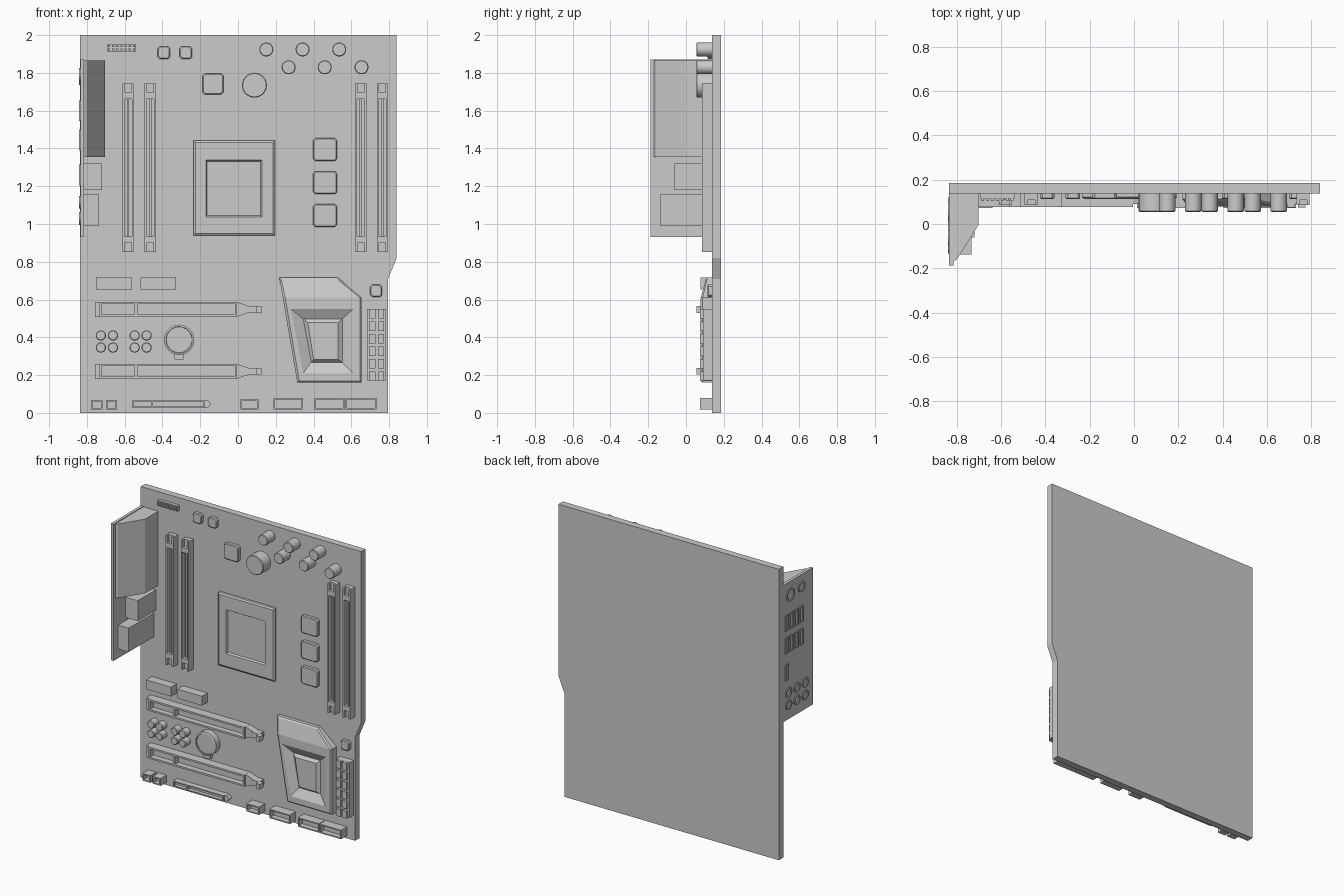
import bpy, bmesh, math

BACK, FACE = 0.185, 0.137          # board rear and front planes (y)
FOOT = FACE + 0.002                # parts sink slightly into the board


def loft(name, loops, smooth=False):
    """Skin a stack of equal-length point loops and cap both ends."""
    bm = bmesh.new()
    rings = [[bm.verts.new(p) for p in lp] for lp in loops]
    n = len(rings[0])
    for a, b in zip(rings, rings[1:]):
        for i in range(n):
            j = (i + 1) % n
            bm.faces.new((a[i], a[j], b[j], b[i]))
    bm.faces.new(rings[0])
    bm.faces.new(rings[-1])
    bmesh.ops.recalc_face_normals(bm, faces=bm.faces)
    me = bpy.data.meshes.new(name)
    bm.to_mesh(me)
    bm.free()
    ob = bpy.data.objects.new(name, me)
    bpy.context.collection.objects.link(ob)
    if smooth:
        bpy.ops.object.select_all(action='DESELECT')
        ob.select_set(True)
        bpy.context.view_layer.objects.active = ob
        bpy.ops.object.shade_smooth_by_angle()
    return ob


def flat(pts, y):
    return [(x, y, z) for x, z in pts]


def rect(x0, x1, z0, z1, d=0.0, c=0.0):
    """Rectangle outline inset by d, with optional cut corners c."""
    x0, x1, z0, z1 = x0 + d, x1 - d, z0 + d, z1 - d
    if not c:
        return [(x0, z0), (x1, z0), (x1, z1), (x0, z1)]
    return [(x0 + c, z0), (x1 - c, z0), (x1, z0 + c), (x1, z1 - c),
            (x1 - c, z1), (x0 + c, z1), (x0, z1 - c), (x0, z0 + c)]


def circle(x, z, r, n=28):
    return [(x + r * math.cos(2 * math.pi * i / n), z + r * math.sin(2 * math.pi * i / n))
            for i in range(n)]


def prism(name, pts, y, base=FOOT):
    return loft(name, [flat(pts, base), flat(pts, y)])


def box(name, x0, x1, z0, z1, y, base=FOOT):
    return prism(name, rect(x0, x1, z0, z1), y, base)


def tray(name, x0, x1, z0, z1, y, floor, wall):
    """Open-fronted box."""
    o, i = rect(x0, x1, z0, z1), rect(x0, x1, z0, z1, wall)
    return loft(name, [flat(o, FOOT), flat(o, y), flat(i, y), flat(i, floor)])


def can(name, x, z, r, y):
    return loft(name, [flat(circle(x, z, r), FOOT), flat(circle(x, z, r), y + 0.004),
                       flat(circle(x, z, r - 0.004), y)], True)


def chip(name, x0, x1, z0, z1, y=0.113):
    c = 0.011
    return loft(name, [flat(rect(x0, x1, z0, z1, 0, c), FOOT),
                       flat(rect(x0, x1, z0, z1, 0, c), y + 0.005),
                       flat(rect(x0, x1, z0, z1, 0.005, c), y)])


# circuit board with stepped right edge
prism("board", [(-0.836, 0), (0.795, 0), (0.795, 0.71), (0.84, 0.82), (0.84, 2), (-0.836, 2)],
      FACE, BACK)

# rear port plate, shroud and connector housings
box("port_plate", -0.835, -0.815, 0.93, 1.87, -0.187)
shroud = [(-0.817, FOOT), (-0.703, FOOT), (-0.703, -0.005), (-0.80, -0.16), (-0.817, -0.17)]
loft("port_shroud", [[(x, y, z) for x, y in shroud] for z in (1.355, 1.865)])
box("port_housing_upper", -0.817, -0.72, 1.18, 1.32, -0.06)
box("port_housing_lower", -0.817, -0.735, 0.993, 1.157, -0.138)


def side_port(name, outer, inner, smooth=False):
    """Rimmed socket on the outside of the plate, outlines given as (y, z)."""
    loft(name, [[(x, y, z) for y, z in lp] for x, lp in
                ((-0.83, outer), (-0.841, outer), (-0.841, inner), (-0.836, inner))], smooth)


sockets = [(y, z) for z in (1.60, 1.445) for y in (0.10, 0.047, -0.006, -0.06)] + [(0.10, 1.26)]
for y, z in sockets:
    r = (y - 0.019, y + 0.019, z - 0.055, z + 0.055)
    side_port("slim_socket", rect(*r), rect(*r, 0.007))
jacks = [(0.06, 1.78, 0.045), (-0.06, 1.79, 0.037)]
jacks += [(y, z, 0.034) for y in (0.08, -0.01, -0.10) for z in (1.03, 1.115)]
for y, z, r in jacks:
    side_port("round_jack", circle(y, z, r, 20), circle(y, z, r - 0.01, 20), True)

# memory slots: long channel and forked latch at each end
for x0 in (-0.611, -0.494, 0.62, 0.735):
    x1 = x0 + 0.059
    tray("memory_slot", x0, x1, 0.925, 1.672, 0.085, 0.118, 0.010)
    box("memory_key_rib", x0 + 0.024, x1 - 0.024, 0.93, 1.667, 0.1)
    for end, s in ((1.745, -1), (0.853, 1)):
        for xa in (x0, x1 - 0.012):
            box("memory_latch_prong", xa, xa + 0.012, *sorted((end, end + s * 0.053)), 0.085)
        box("memory_latch_base", x0, x1, *sorted((end + s * 0.05, end + s * 0.074)), 0.085)
        box("memory_latch_tab", x0 + 0.011, x1 - 0.011, *sorted((end, end + s * 0.052)), 0.108)

# processor socket
cpu = (-0.235, 0.195, 0.94, 1.442)
well = (-0.17, 0.126, 1.037, 1.339)
loft("processor_socket", [flat(rect(*cpu), FOOT), flat(rect(*cpu), 0.121),
                          flat(rect(*cpu, 0.010), 0.114), flat(rect(*well), 0.114),
                          flat(rect(*well, 0.007), 0.126)])

# capacitors, coil and coin cell
for x, z in [(0.15, 1.924), (0.342, 1.924), (0.536, 1.924),
             (0.268, 1.83), (0.459, 1.83), (0.654, 1.83)]:
    can("capacitor", x, z, 0.037, 0.055)
can("large_capacitor", 0.087, 1.735, 0.066, 0.055)
for x in (-0.726, -0.662, -0.547, -0.484):
    for z in (0.41, 0.346):
        can("small_capacitor", x, z, 0.027, 0.085)
loft("coin_cell", [flat(circle(-0.312, 0.387, r, 32), y) for r, y in
                   ((0.08, FOOT), (0.08, 0.095), (0.07, 0.092), (0.068, 0.098))], True)
box("coin_cell_clip", -0.335, -0.288, 0.282, 0.318, 0.105)

# chips
for x in (-0.425, -0.309):
    chip("small_chip", x, x + 0.066, 1.873, 1.941)
chip("control_chip", -0.187, -0.077, 1.686, 1.797)
for z in (1.394, 1.219, 1.045):
    chip("regulator_chip", 0.397, 0.525, z - 0.06, z + 0.06)
chip("edge_chip", 0.70, 0.763, 0.613, 0.679)

# pin header at top left
box("pin_header", -0.694, -0.541, 1.914, 1.951, 0.115)
for i in range(7):
    for z in (1.924, 1.941):
        x = -0.683 + i * 0.022
        box("header_pin", x - 0.006, x + 0.006, z - 0.005, z + 0.005, 0.105)

# plain headers above the expansion slots
for x0, x1 in ((-0.752, -0.562), (-0.515, -0.328)):
    box("block_header", x0, x1, 0.652, 0.716, 0.076)

# expansion slots: two channels, tapered tail and latch
for z in (0.548, 0.22):
    tray("expansion_slot_short", -0.735, -0.537, z - 0.04, z + 0.04, 0.076, 0.115, 0.012)
    tray("expansion_slot_long", -0.545, -0.005, z - 0.04, z + 0.04, 0.076, 0.115, 0.012)
    box("expansion_slot_end", -0.757, -0.73, z - 0.04, z + 0.04, 0.085)
    prism("expansion_slot_tail", [(-0.008, z - 0.04), (0.055, z - 0.018),
                                  (0.055, z + 0.018), (-0.008, z + 0.04)], 0.09)
    box("slot_latch_arm", 0.04, 0.10, z - 0.018, z + 0.018, 0.085)
    box("slot_latch_tip", 0.098, 0.124, z - 0.018, z + 0.018, 0.056, 0.10)

# bottom edge connectors
for x0, x1, z1 in ((-0.778, -0.717, 0.068), (-0.70, -0.64, 0.068), (0.013, 0.108, 0.072),
                   (0.187, 0.343, 0.08), (0.404, 0.565, 0.08), (0.57, 0.733, 0.08)):
    tray("edge_connector", x0, x1, 0.018, z1, 0.073, 0.11, 0.008)
tray("small_slot_short", -0.562, -0.45, 0.026, 0.066, 0.095, 0.12, 0.008)
tray("small_slot_long", -0.458, -0.175, 0.026, 0.066, 0.095, 0.12, 0.008)
prism("small_slot_tip", [(-0.178, 0.026), (-0.16, 0.026), (-0.142, 0.046),
                         (-0.16, 0.066), (-0.178, 0.066)], 0.105)

# power connector: 2 x 6 raised cells
box("power_connector", 0.683, 0.784, 0.172, 0.551, 0.09)
for x in (0.711, 0.757):
    for i in range(6):
        z = 0.195 + i * 0.066
        box("power_cell", x - 0.017, x + 0.017, z - 0.025, z + 0.025, 0.074)

# chipset heatsink: stepped crater plus sloped top wedge
steps = [
    (FOOT, [(0.237, 0.61), (0.654, 0.61), (0.654, 0.16), (0.314, 0.16)]),
    (0.088, [(0.237, 0.61), (0.654, 0.61), (0.654, 0.16), (0.314, 0.16)]),
    (0.078, [(0.25, 0.61), (0.645, 0.61), (0.645, 0.17), (0.324, 0.17)]),
    (0.078, [(0.28, 0.551), (0.61, 0.551), (0.61, 0.21), (0.345, 0.21)]),
    (0.108, [(0.346, 0.497), (0.552, 0.497), (0.552, 0.268), (0.388, 0.268)]),
    (0.092, [(0.37, 0.478), (0.53, 0.478), (0.53, 0.282), (0.40, 0.282)]),
]
loft("heatsink", [flat(p, y) for y, p in steps])
top = [(0.237, 0.61), (0.219, 0.716), (0.53, 0.716), (0.654, 0.61)]
slope = [(0.25, 0.078, 0.61), (0.229, 0.105, 0.707), (0.526, 0.105, 0.707), (0.645, 0.078, 0.61)]
edge = [(x, y, z) for (x, z), y in zip(top, (0.088, 0.113, 0.113, 0.088))]
loft("heatsink_slope", [flat(top, FOOT), edge, slope])
